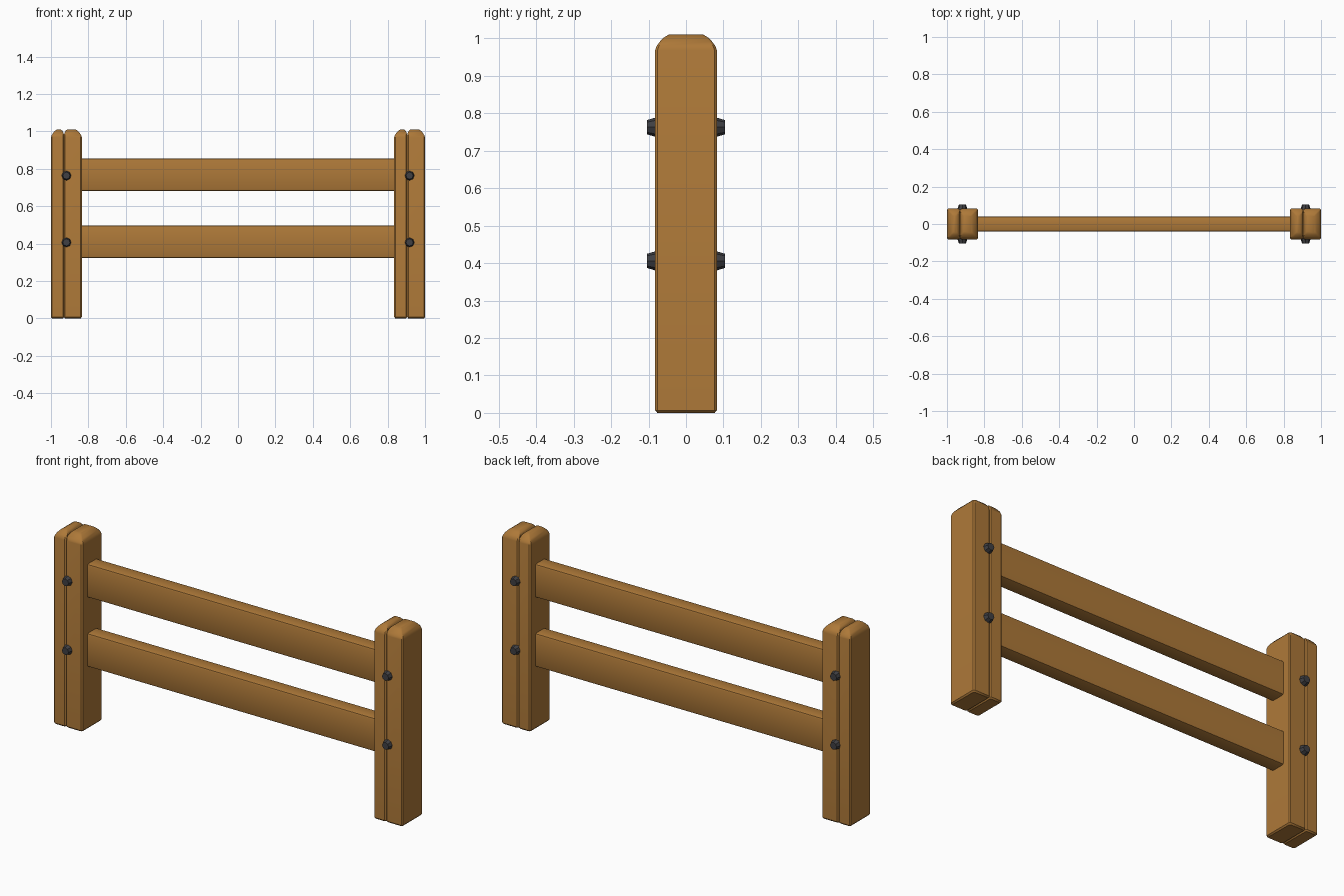
import bpy, bmesh, math
from mathutils import Matrix

if "Cube" in bpy.data.objects:
    bpy.data.objects.remove(bpy.data.objects["Cube"])


def material(name, rgb):
    m = bpy.data.materials.new(name)
    m.diffuse_color = (*rgb, 1)
    m.use_nodes = True
    m.node_tree.nodes["Principled BSDF"].inputs["Base Color"].default_value = m.diffuse_color
    return m


wood = material("warm wood", (0.42, 0.19, 0.04))
iron = material("dark iron", (0.05, 0.05, 0.056))


def finish(name, bm, mat, smooth=True):
    bmesh.ops.recalc_face_normals(bm, faces=bm.faces[:])
    me = bpy.data.meshes.new(name)
    bm.to_mesh(me)
    bm.free()
    me.materials.append(mat)
    ob = bpy.data.objects.new(name, me)
    bpy.context.collection.objects.link(ob)
    if smooth:
        bpy.ops.object.select_all(action='DESELECT')
        ob.select_set(True)
        bpy.context.view_layer.objects.active = ob
        bpy.ops.object.shade_smooth_by_angle(angle=math.radians(35))
    return ob


def post_half(name, x0, x1, outer_left):
    """Upright plank lofted from chamfered rectangles, with a rounded top."""
    # z, y inset, outer x inset, inner x inset
    rings = [(0, .006, .006, .006), (.007, 0, 0, 0), (.968, 0, 0, 0),
             (.980, .004, .004, 0), (.992, .013, .012, .003),
             (1.003, .024, .022, .009), (1.01, .036, .033, .017)]
    c, hy = .006, .0825
    bm = bmesh.new()
    loops = []
    for z, iy, io, ii in rings:
        a = x0 + (io if outer_left else ii)
        b = x1 - (ii if outer_left else io)
        h = hy - iy
        pts = [(a + c, -h), (b - c, -h), (b, -h + c), (b, h - c),
               (b - c, h), (a + c, h), (a, h - c), (a, -h + c)]
        loops.append([bm.verts.new((x, y, z)) for x, y in pts])
    for lo, hi in zip(loops, loops[1:]):
        for i in range(8):
            j = (i + 1) % 8
            bm.faces.new((lo[i], lo[j], hi[j], hi[i]))
    bm.faces.new(loops[0])
    bm.faces.new(loops[-1])
    finish(name, bm, wood)


def rail(name, z0, z1):
    """Horizontal board with softened long edges, ends buried in the posts."""
    bm = bmesh.new()
    bmesh.ops.create_cube(bm, size=1, matrix=Matrix.Translation((0, 0, (z0 + z1) / 2))
                          @ Matrix.Diagonal((1.8, .08, z1 - z0, 1)))
    long_edges = [e for e in bm.edges if abs(e.verts[0].co.x - e.verts[1].co.x) > 1]
    bmesh.ops.bevel(bm, geom=long_edges, offset=.01, segments=2, profile=.5, affect='EDGES')
    finish(name, bm, wood)


def bolt(name, x, z, side):
    """Tapered eight-sided bolt head on the front or back of a post."""
    bm = bmesh.new()
    turn = Matrix.Rotation(math.pi / 2 * -side, 4, 'X')
    bmesh.ops.create_cone(bm, cap_ends=True, segments=8, radius1=.028, radius2=.019,
                          depth=.03, matrix=Matrix.Translation((x, side * .089, z)) @ turn)
    finish(name, bm, iron, smooth=False)


# Posts: each a narrow and a wide plank, same order on both sides
for label, x in (("left", -1.0), ("right", .835)):
    post_half(label + "_post_narrow_plank", x, x + .0695, True)
    post_half(label + "_post_wide_plank", x + .0695, x + .165, False)
    # Bolts through each post
    for level, z in (("lower", .406), ("upper", .763)):
        for face, s in (("front", -1), ("back", 1)):
            bolt(f"{label}_{level}_{face}_bolt", x + .0825, z, s)

# Rails
rail("lower_rail", .322, .496)
rail("upper_rail", .681, .855)
